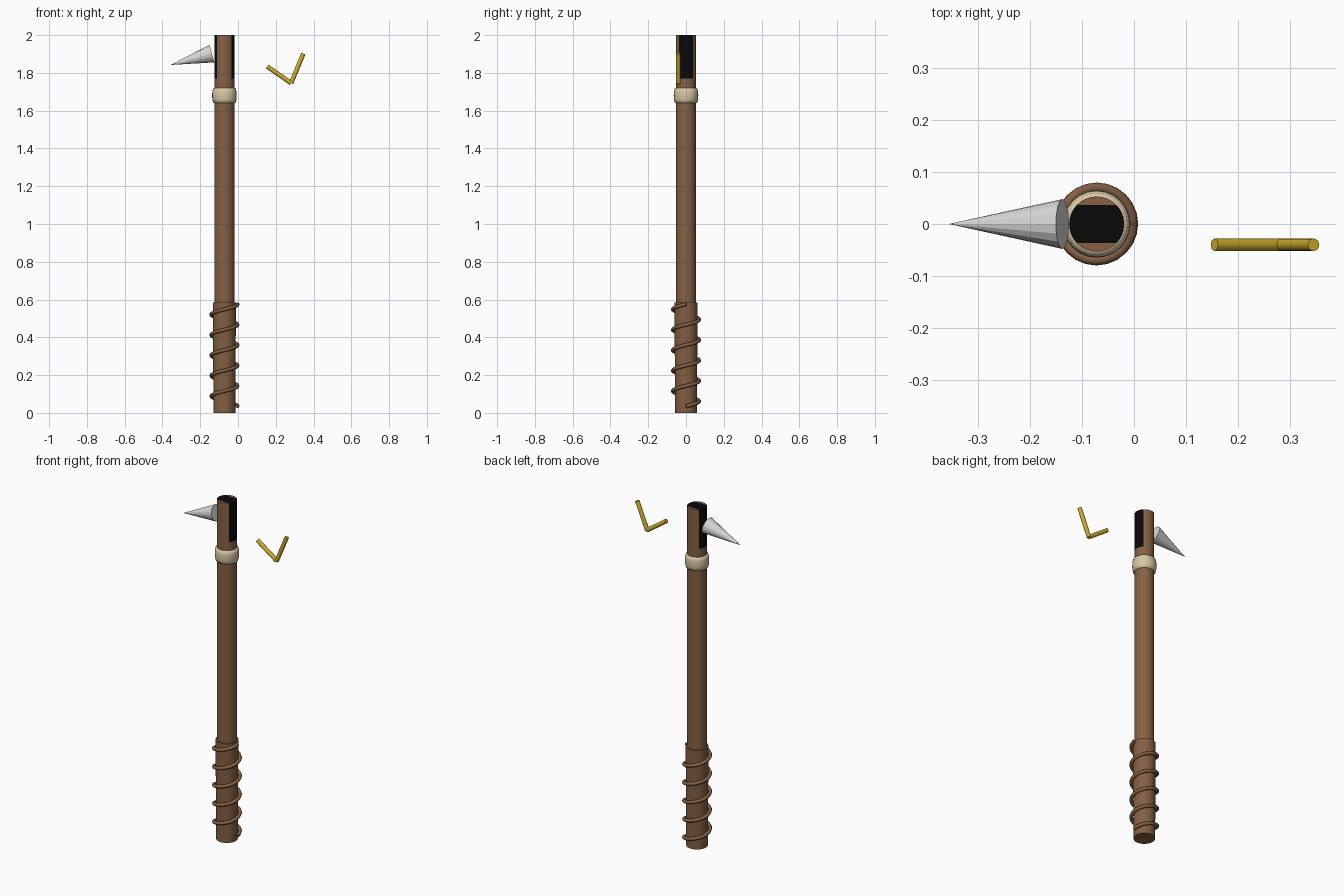
import bpy, bmesh, math
from mathutils import Vector

if "Cube" in bpy.data.objects:
    bpy.data.objects.remove(bpy.data.objects["Cube"])

AXIS_X = -0.072


def material(name, color):
    m = bpy.data.materials.new(name)
    m.use_nodes = True
    m.diffuse_color = (*color, 1)
    bsdf = m.node_tree.nodes["Principled BSDF"]
    bsdf.inputs["Base Color"].default_value = (*color, 1)
    bsdf.inputs["Roughness"].default_value = 0.7
    return m


wood = material("brown wood", (0.24, 0.12, 0.058))
leather = material("brown leather", (0.23, 0.115, 0.056))
black = material("black", (0.003, 0.003, 0.003))
bone = material("cream bone", (0.68, 0.57, 0.37))
silver = material("silver", (0.68, 0.68, 0.68))
gold = material("gold", (0.62, 0.42, 0.025))


def rod(name, start, end, r1, r2, sides, mat, smooth=True):
    """Cylinder or cone running from start to end."""
    a, b = Vector(start), Vector(end)
    bpy.ops.mesh.primitive_cone_add(vertices=sides, radius1=r1, radius2=r2,
                                    depth=(b - a).length, location=(a + b) / 2)
    ob = bpy.context.object
    ob.name = name
    ob.rotation_euler = (b - a).to_track_quat("Z", "Y").to_euler()
    ob.data.materials.append(mat)
    if smooth:
        bpy.ops.object.shade_smooth_by_angle(angle=math.radians(40))
    return ob


# Long wooden shaft and its head, which has a dark band running across it
rod("shaft", (AXIS_X, 0, 0.02), (AXIS_X, 0, 1.77), 0.053, 0.053, 32, wood)
head = rod("shaft_head", (AXIS_X, 0, 1.77), (AXIS_X, 0, 2), 0.053, 0.053, 32, wood)
head.data.materials.append(black)
bm = bmesh.new()
bm.from_mesh(head.data)
for y in (-0.037, 0.037):
    bmesh.ops.bisect_plane(bm, geom=bm.verts[:] + bm.edges[:] + bm.faces[:],
                           plane_co=(0, y, 0), plane_no=(0, 1, 0))
for f in bm.faces:
    f.material_index = int(abs(f.calc_center_median().y) < 0.037)
bm.to_mesh(head.data)
bm.free()

# Rounded collar, turned from a profile
profile = [(0.053, 1.64), (0.060, 1.643), (0.064, 1.66), (0.065, 1.68),
           (0.064, 1.70), (0.060, 1.717), (0.053, 1.72)]
bm = bmesh.new()
verts = [bm.verts.new((r, 0, z)) for r, z in profile]
edges = [bm.edges.new(pair) for pair in zip(verts, verts[1:])]
bmesh.ops.spin(bm, geom=verts + edges, cent=(0, 0, 0), axis=(0, 0, 1),
               angle=math.tau, steps=24, use_merge=True)
bmesh.ops.remove_doubles(bm, verts=bm.verts, dist=0.0001)
bmesh.ops.recalc_face_normals(bm, faces=bm.faces)
mesh = bpy.data.meshes.new("collar")
bm.to_mesh(mesh)
bm.free()
mesh.materials.append(bone)
mesh.shade_smooth()
collar = bpy.data.objects.new("collar", mesh)
collar.location.x = AXIS_X
bpy.context.collection.objects.link(collar)

# Grip sleeve with a cord wound around it
rod("grip_sleeve", (AXIS_X, 0, 0), (AXIS_X, 0, 0.585), 0.058, 0.061, 32, leather)

TURNS, STEPS = 5, 24
curve = bpy.data.curves.new("grip_cord", "CURVE")
curve.dimensions = "3D"
curve.bevel_depth = 0.01
curve.bevel_resolution = 2
curve.use_fill_caps = True
spline = curve.splines.new("POLY")
count = TURNS * STEPS
spline.points.add(count)
for i, p in enumerate(spline.points):
    a = math.tau * i / STEPS
    p.co = (AXIS_X + 0.07 * math.cos(a), 0.07 * math.sin(a),
            0.035 + 0.54 * i / count, 1)
    p.radius = 1
spline.use_smooth = True
curve.materials.append(leather)
bpy.context.collection.objects.link(bpy.data.objects.new("grip_cord", curve))

# Spike on the side of the head
rod("spike", (-0.138, 0, 1.902), (-0.357, 0, 1.842), 0.048, 0, 16, silver, False)

# Separate bent gold bar
elbow = (0.281, -0.04, 1.746)
rod("gold_bar_short", elbow, (0.155, -0.04, 1.834), 0.012, 0.012, 16, gold)
rod("gold_bar_long", elbow, (0.346, -0.04, 1.902), 0.012, 0.012, 16, gold)
